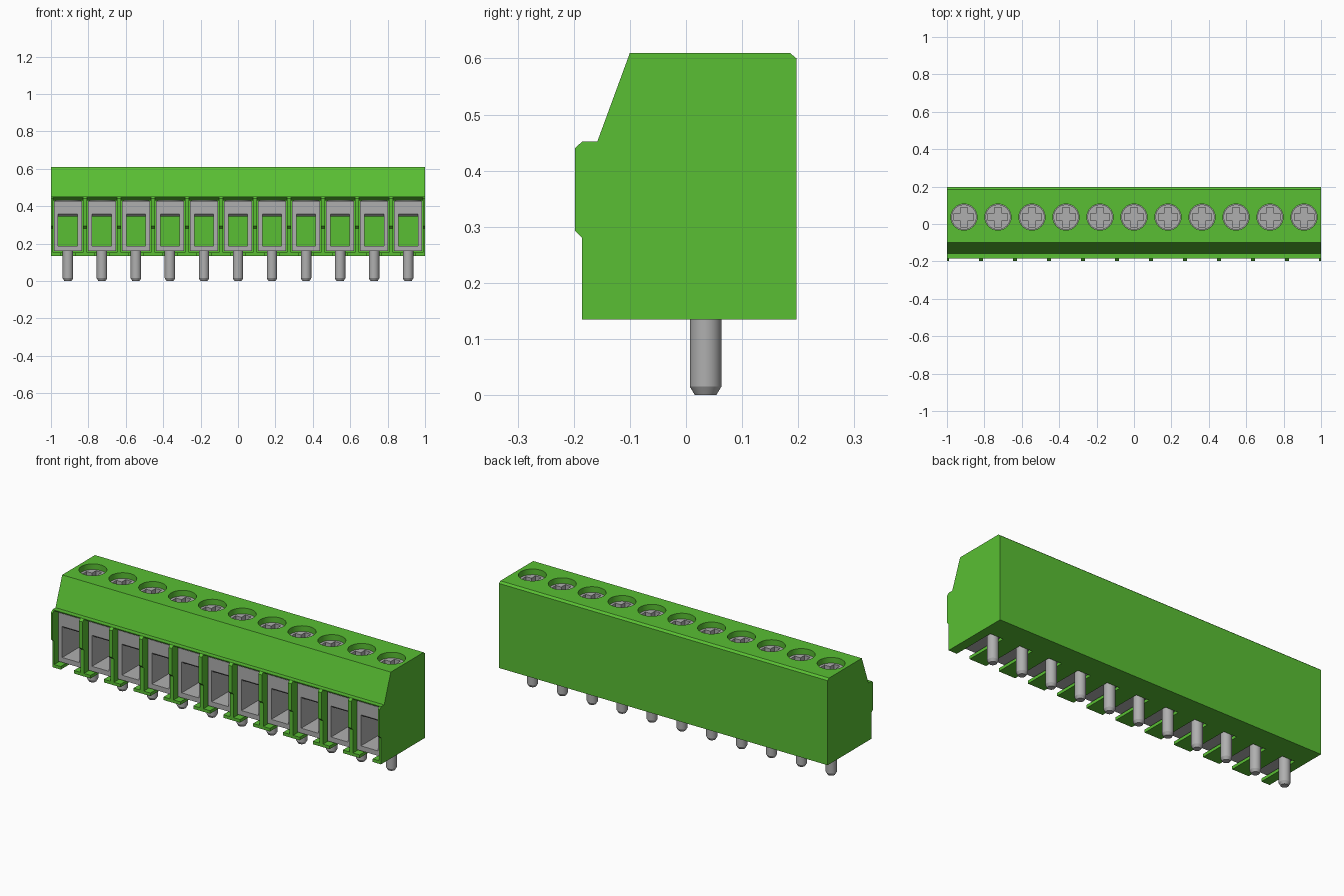
import bpy
import bmesh
import math

cube = bpy.data.objects.get("Cube")
if cube:
    bpy.data.objects.remove(cube, do_unlink=True)

POLES = 11
PITCH = 2 / POLES
CENTRES = [(i - (POLES - 1) / 2) * PITCH for i in range(POLES)]
PIN_Y, SCREW_Y = 0.035, 0.037


def material(name, rgb, roughness, metallic=0.0):
    m = bpy.data.materials.new(name)
    m.use_nodes = True
    m.diffuse_color = (*rgb, 1)
    bsdf = m.node_tree.nodes["Principled BSDF"]
    bsdf.inputs["Base Color"].default_value = (*rgb, 1)
    bsdf.inputs["Roughness"].default_value = roughness
    bsdf.inputs["Metallic"].default_value = metallic
    return m


GREEN = material("green plastic", (0.10, 0.52, 0.033), 0.5)
GREY = material("grey metal", (0.43, 0.43, 0.43), 0.5)


def loft(bm, rings):
    """Skin closed rings of points and cap both ends."""
    loops = [[bm.verts.new(p) for p in ring] for ring in rings]
    n = len(loops[0])
    for a, b in zip(loops, loops[1:]):
        for i in range(n):
            bm.faces.new((a[i], a[(i + 1) % n], b[(i + 1) % n], b[i]))
    bm.faces.new(loops[0][::-1])
    bm.faces.new(loops[-1])


def side_prism(bm, profile, x0, x1):
    """Extrude a (y, z) profile along x."""
    loft(bm, [[(x, y, z) for y, z in profile] for x in (x0, x1)])


def round_bar(bm, x, y, steps, sides=32):
    """Turned bar from (radius, z) steps."""
    angles = [2 * math.pi * i / sides for i in range(sides)]
    loft(bm, [[(x + r * math.cos(a), y + r * math.sin(a), z) for a in angles]
              for r, z in steps])


def make(name, mat, build):
    bm = bmesh.new()
    build(bm)
    bmesh.ops.recalc_face_normals(bm, faces=bm.faces)
    mesh = bpy.data.meshes.new(name)
    bm.to_mesh(mesh)
    bm.free()
    mesh.materials.append(mat)
    obj = bpy.data.objects.new(name, mesh)
    bpy.context.collection.objects.link(obj)
    return obj


def activate(obj):
    bpy.ops.object.select_all(action='DESELECT')
    obj.select_set(True)
    bpy.context.view_layer.objects.active = obj


def cut(obj, build):
    """Subtract the shapes made by build, then discard the cutter."""
    cutter = make("cutter", obj.data.materials[0], build)
    cutter.hide_render = True
    mod = obj.modifiers.new("cut", 'BOOLEAN')
    mod.operation = 'DIFFERENCE'
    mod.solver = 'EXACT'
    mod.object = cutter
    activate(obj)
    bpy.ops.object.modifier_apply(modifier=mod.name)
    bpy.data.objects.remove(cutter, do_unlink=True)


def smooth(obj):
    activate(obj)
    bpy.ops.object.shade_smooth_by_angle(angle=math.radians(30))


def box_profile(y0, y1, z0, z1):
    return [(y0, z0), (y1, z0), (y1, z1), (y0, z1)]


def per_pole(profile, half_width):
    def build(bm):
        for x in CENTRES:
            side_prism(bm, profile, x - half_width, x + half_width)
    return build


def bars(y, steps):
    def build(bm):
        for x in CENTRES:
            round_bar(bm, x, y, steps)
    return build


# Housing: one long extrusion with sloped front and chamfered back edge
body = [(-0.185, 0.135), (0.197, 0.135), (0.197, 0.6), (0.185, 0.61),
        (-0.1, 0.61), (-0.158, 0.452), (-0.185, 0.452)]
housing = make("housing", GREEN, lambda bm: side_prism(bm, body, -1, 1))

# Wire chambers with sloped lip, pin slots in the floor, screw wells on top
chamber = [(-0.3, 0.152), (0.13, 0.152), (0.13, 0.43), (-0.155, 0.43),
           (-0.185, 0.448), (-0.3, 0.448)]
cut(housing, per_pole(chamber, 0.08))
cut(housing, per_pole(box_profile(-0.3, 0.065, 0.1, 0.2), 0.04))
cut(housing, bars(SCREW_Y, [(0.07, 0.4), (0.07, 0.7)]))
smooth(housing)

# Raised ridges on the dividers between chambers
ridge = [(-0.18, 0.28), (-0.185, 0.28), (-0.198, 0.293), (-0.198, 0.44),
         (-0.185, 0.452), (-0.18, 0.452)]


def ridges(bm):
    for i in range(POLES + 1):
        x = -1 + i * PITCH
        side_prism(bm, ridge, max(x - 0.0105, -1), min(x + 0.0105, 1))


make("divider_ridges", GREEN, ridges)

# Metal wire cages, open front to back
cages = make("wire_cages", GREY,
             per_pole(box_profile(-0.155, 0.1295, 0.16, 0.429), 0.075))
opening = [(-0.2, 0.187), (0.2, 0.187), (0.2, 0.345), (-0.14, 0.345),
           (-0.155, 0.358), (-0.2, 0.358)]
cut(cages, per_pole(opening, 0.052))

# Clamp screws with cross recess
screws = make("clamp_screws", GREY, bars(SCREW_Y, [(0.067, 0.42), (0.067, 0.58)]))


def crosses(bm):
    a, b = 0.018, 0.052
    corner = [(b, -a), (b, a), (a, a)]
    outline = []
    for q in range(4):
        c, s = round(math.cos(q * math.pi / 2)), round(math.sin(q * math.pi / 2))
        outline += [(c * u - s * v, s * u + c * v) for u, v in corner]
    for x in CENTRES:
        loft(bm, [[(x + u, SCREW_Y + v, z) for u, v in outline]
                  for z in (0.555, 0.65)])


cut(screws, crosses)
smooth(screws)

# Solder pins with chamfered tips
pins = make("solder_pins", GREY,
            bars(PIN_Y, [(0.019, 0), (0.028, 0.015), (0.028, 0.175)]))
smooth(pins)
